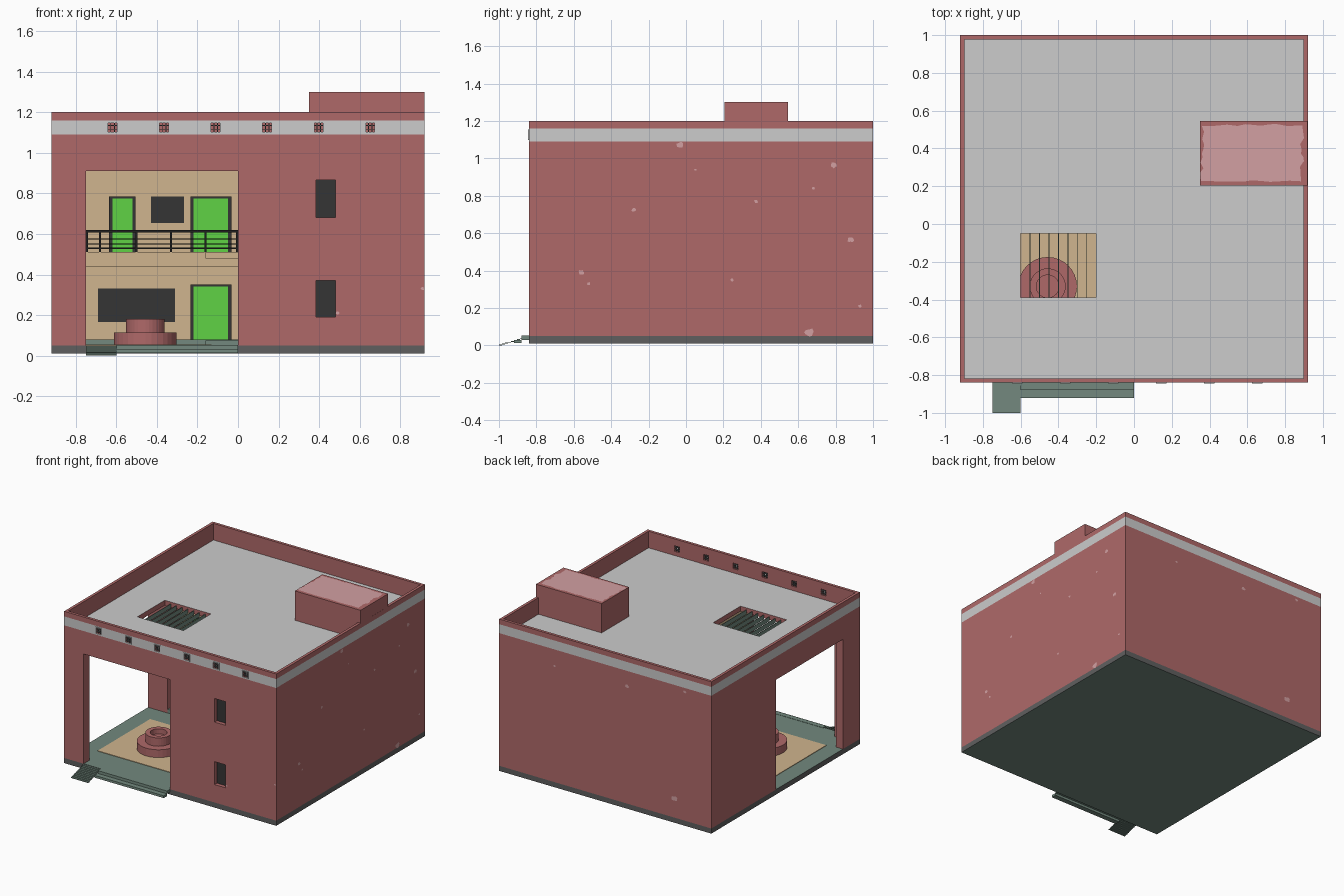
import bpy, bmesh, math, random
from mathutils import Vector

if "Cube" in bpy.data.objects:
    bpy.data.objects.remove(bpy.data.objects["Cube"])

random.seed(4)
col = bpy.context.scene.collection


def mat(name, r, g, b):
    m = bpy.data.materials.new(name)
    lin = [((c / 255 + 0.055) / 1.055) ** 2.4 for c in (r, g, b)]
    m.diffuse_color = (*lin, 1)
    m.use_nodes = True
    m.node_tree.nodes["Principled BSDF"].inputs["Base Color"].default_value = m.diffuse_color
    return m


RED = mat("red_plaster", 175, 105, 105)
LIGHT = mat("light_grey", 204, 204, 204)
BASE = mat("base_grey", 95, 95, 95)
STONE = mat("green_stone", 115, 137, 126)
TAN = mat("tan_plaster", 208, 181, 142)
DARK = mat("dark_glass", 53, 53, 53)
BLACK = mat("black_metal", 32, 32, 32)
GREEN = mat("bright_green", 96, 210, 69)
PINK = mat("worn_pink", 210, 160, 162)


def finish(name, bm, *mats):
    bmesh.ops.recalc_face_normals(bm, faces=bm.faces)
    me = bpy.data.meshes.new(name)
    bm.to_mesh(me)
    bm.free()
    ob = bpy.data.objects.new(name, me)
    for m in mats:
        me.materials.append(m)
    col.objects.link(ob)
    return ob


def add_box(bm, x0, x1, y0, y1, z0, z1):
    r = bmesh.ops.create_cube(bm, size=1)
    for v in r["verts"]:
        v.co = ((x0 + x1) / 2 + v.co.x * (x1 - x0),
                (y0 + y1) / 2 + v.co.y * (y1 - y0),
                (z0 + z1) / 2 + v.co.z * (z1 - z0))


def boxes(name, m, *ranges):
    bm = bmesh.new()
    for r in ranges:
        add_box(bm, *r)
    return finish(name, bm, m)


# Building shell: a block with horizontal splits for base and band
bm = bmesh.new()
add_box(bm, -0.92, 0.92, -0.84, 1.0, 0.01, 1.2)
for z in (0.05, 1.09, 1.16):
    bmesh.ops.bisect_plane(bm, geom=bm.verts[:] + bm.edges[:] + bm.faces[:],
                           plane_co=(0, 0, z), plane_no=(0, 0, 1))
shell = finish("building_shell", bm, RED, LIGHT, BASE, STONE, TAN)

# Cut courtyard, openings, skylight, parapet, windows and vents
vents = [-0.618 + 0.254 * i for i in range(6)]
windows = [(0.19, 0.37), (0.68, 0.865)]
cuts = [(-0.86, 0, -0.77, 0.2, 0.05, 1.03),
        (-0.75, 0, -0.95, -0.7, 0.05, 0.91),
        (-1.0, -0.8, -0.63, 0.2, 0.05, 0.91),
        (-0.75, 0, 0.1, 0.35, 0.05, 1.03),
        (-0.898, 0.898, -0.818, 0.978, 1.07, 1.3),
        (-0.6, -0.2, -0.39, -0.05, 0.95, 1.15)]
cuts += [(0.385, 0.48, -0.9, -0.80, a, b) for a, b in windows]
cuts += [(x - 0.022, x + 0.022, -0.9, -0.80, 1.103, 1.147) for x in vents]
cutters = []
for c in cuts:
    ob = boxes("cutter", RED, c)
    ob.hide_render = True
    cutters.append(ob)
    md = shell.modifiers.new("cut", "BOOLEAN")
    md.operation, md.solver, md.object = "DIFFERENCE", "EXACT", ob
bpy.context.view_layer.update()
dg = bpy.context.evaluated_depsgraph_get()
result = bpy.data.meshes.new_from_object(shell.evaluated_get(dg))
shell.modifiers.clear()
shell.data = result
for ob in cutters:
    bpy.data.objects.remove(ob)
result.materials.clear()
for m in (RED, LIGHT, BASE, STONE, TAN):
    result.materials.append(m)

# Shell colours by position and direction
for p in result.polygons:
    c, n = p.center, p.normal
    outer = abs(c.x) > 0.919 or c.y < -0.839 or c.y > 0.999
    i = 0
    if abs(n.z) > 0.9:
        if abs(c.z - 1.07) < 0.005:
            i = 1
        elif c.z < 0.06:
            i = 3
        elif abs(c.z - 1.03) < 0.005:
            i = 4
    elif outer:
        i = 2 if c.z < 0.05 else 1 if 1.09 < c.z < 1.16 else 0
    elif abs(c.y - 0.35) < 0.002 or (abs(c.x) < 0.002 and -0.77 < c.y < 0.4):
        i = 4
    p.material_index = i

# Roof stair house with its worn top
boxes("roof_house", RED, (0.35, 0.9195, 0.205, 0.545, 1.06, 1.3))
bm = bmesh.new()
ring = []
for i in range(40):
    a = math.tau * i / 40
    s = max(abs(math.cos(a)), abs(math.sin(a)))
    ring.append(bm.verts.new((0.625 + 0.265 * math.cos(a) / s + random.uniform(-0.012, 0.012),
                              0.376 + 0.148 * math.sin(a) / s + random.uniform(-0.006, 0.006), 1.302)))
f = bm.faces.new(ring)
f.normal_update()
finish("worn_roof_patch", bm, PINK)

# Front windows and vent grilles
boxes("front_windows", DARK, *[(0.385, 0.48, -0.81, -0.803, a, b) for a, b in windows])
frames, bars = [], []
for x in vents:
    for s in (-1, 1):
        frames.append((x + s * 0.025 - 0.003, x + s * 0.025 + 0.003, -0.845, -0.838, 1.097, 1.153))
        frames.append((x - 0.028, x + 0.028, -0.845, -0.838, 1.125 + s * 0.025 - 0.003, 1.125 + s * 0.025 + 0.003))
        bars.append((x + s * 0.009 - 0.002, x + s * 0.009 + 0.002, -0.838, -0.822, 1.102, 1.148))
        bars.append((x - 0.023, x + 0.023, -0.837, -0.823, 1.125 + s * 0.009 - 0.002, 1.125 + s * 0.009 + 0.002))
boxes("vent_frames", LIGHT, *frames)
boxes("vent_bars", BASE, *bars)

# Skylight slats
boxes("skylight_slats", STONE,
      *[(-0.6 + 0.05 * i - 0.002, -0.6 + 0.05 * i + 0.002, -0.39, -0.05, 1.02, 1.055) for i in range(1, 8)])

# Courtyard paving, rear walkway and balcony
boxes("courtyard_paving", TAN, (-0.79, -0.13, -0.61, 0.04, 0.046, 0.054))
boxes("rear_walkway", STONE, (-0.75, 0, 0.2, 0.35, 0.045, 0.08), (-0.16, 0, 0.17, 0.2, 0.045, 0.075))
boxes("balcony_slab", TAN, (-0.75, 0, 0.2, 0.35, 0.44, 0.51), (-0.16, 0, 0.18, 0.2, 0.48, 0.51))
rails = [(-0.75, 0, 0.203, 0.211, z - t, z + t)
         for z, t in ((0.53, 0.004), (0.55, 0.003), (0.575, 0.003), (0.614, 0.006))]
posts = [(x - 0.005, x + 0.005, 0.202, 0.212, 0.51, 0.615) for x in (-0.744, -0.68, -0.5, -0.33, -0.16, -0.006)]
boxes("balcony_railing", BLACK, *rails, *posts)

# Doors and windows on the tan wall
doors = [(-0.235, -0.033, 0.08, 0.35), (-0.235, -0.033, 0.51, 0.785), (-0.635, -0.505, 0.51, 0.785)]
boxes("door_frames", DARK, *[(a, b, 0.342, 0.35, c, d) for a, b, c, d in doors])
boxes("doors", GREEN, *[(a + 0.016, b - 0.016, 0.337, 0.342, c, d - 0.01) for a, b, c, d in doors])
boxes("inner_windows", DARK, (-0.69, -0.31, 0.343, 0.35, 0.165, 0.33), (-0.43, -0.265, 0.343, 0.35, 0.655, 0.785))

# Round two-tier fountain
bm = bmesh.new()
prof = [(0.155, 0.05), (0.155, 0.115), (0.095, 0.115), (0.095, 0.18), (0.06, 0.18), (0.06, 0.14), (0, 0.14)]
vs = [bm.verts.new((r, 0, z)) for r, z in prof]
es = [bm.edges.new(p) for p in zip(vs, vs[1:])]
bmesh.ops.spin(bm, geom=vs + es, cent=(0, 0, 0), axis=(0, 0, 1), angle=math.tau, steps=32)
bmesh.ops.remove_doubles(bm, verts=bm.verts, dist=0.0005)
bmesh.ops.translate(bm, verts=bm.verts, vec=(-0.457, -0.33, 0))
finish("fountain", bm, RED)

# Entrance steps and ribbed ramp
boxes("entrance_steps", STONE, (-0.6, 0, -0.88, -0.84, 0.03, 0.052), (-0.6, 0, -0.92, -0.88, 0.012, 0.03))
n = 10
boxes("entrance_ramp", STONE, *[(-0.75, -0.6, -1 + 0.16 * i / n, -1 + 0.16 * (i + 1) / n,
                                 0.047 * i / n, 0.047 * i / n + 0.005) for i in range(n)])

# Worn plaster spots: irregular thin patches on the walls
spots = {
    "right": [(-0.03, 1.07, 0.02), (0.05, 0.94, 0.007), (0.79, 0.965, 0.02), (0.68, 0.84, 0.009),
              (0.375, 0.77, 0.012), (-0.28, 0.725, 0.012), (0.88, 0.565, 0.017), (-0.56, 0.39, 0.016),
              (-0.52, 0.33, 0.01), (0.245, 0.35, 0.01), (0.93, 0.21, 0.01), (0.66, 0.07, 0.026)],
    "back": [(-0.19, 0.97, 0.018), (-0.6, 0.2, 0.027), (0.44, 0.96, 0.01), (-0.69, 1.06, 0.014)],
    "front": [(0.49, 0.21, 0.01), (0.91, 0.33, 0.009)],
}
bm = bmesh.new()
for side, items in spots.items():
    for u, z, r in items:
        loop = []
        for k in range(12):
            a = math.tau * k / 12
            q = r * random.uniform(0.7, 1.15)
            du, dz = u + q * math.cos(a), z + 0.8 * q * math.sin(a)
            co = {"right": (0.922, du, dz), "back": (-du, 1.002, dz), "front": (du, -0.842, dz)}[side]
            if side == "back":
                co = (2 * u - du, 1.002, dz)
            loop.append(bm.verts.new(co))
        bm.faces.new(loop)
me = bpy.data.meshes.new("worn_spots")
bm.normal_update()
bm.to_mesh(me)
bm.free()
me.materials.append(PINK)
col.objects.link(bpy.data.objects.new("worn_spots", me))
